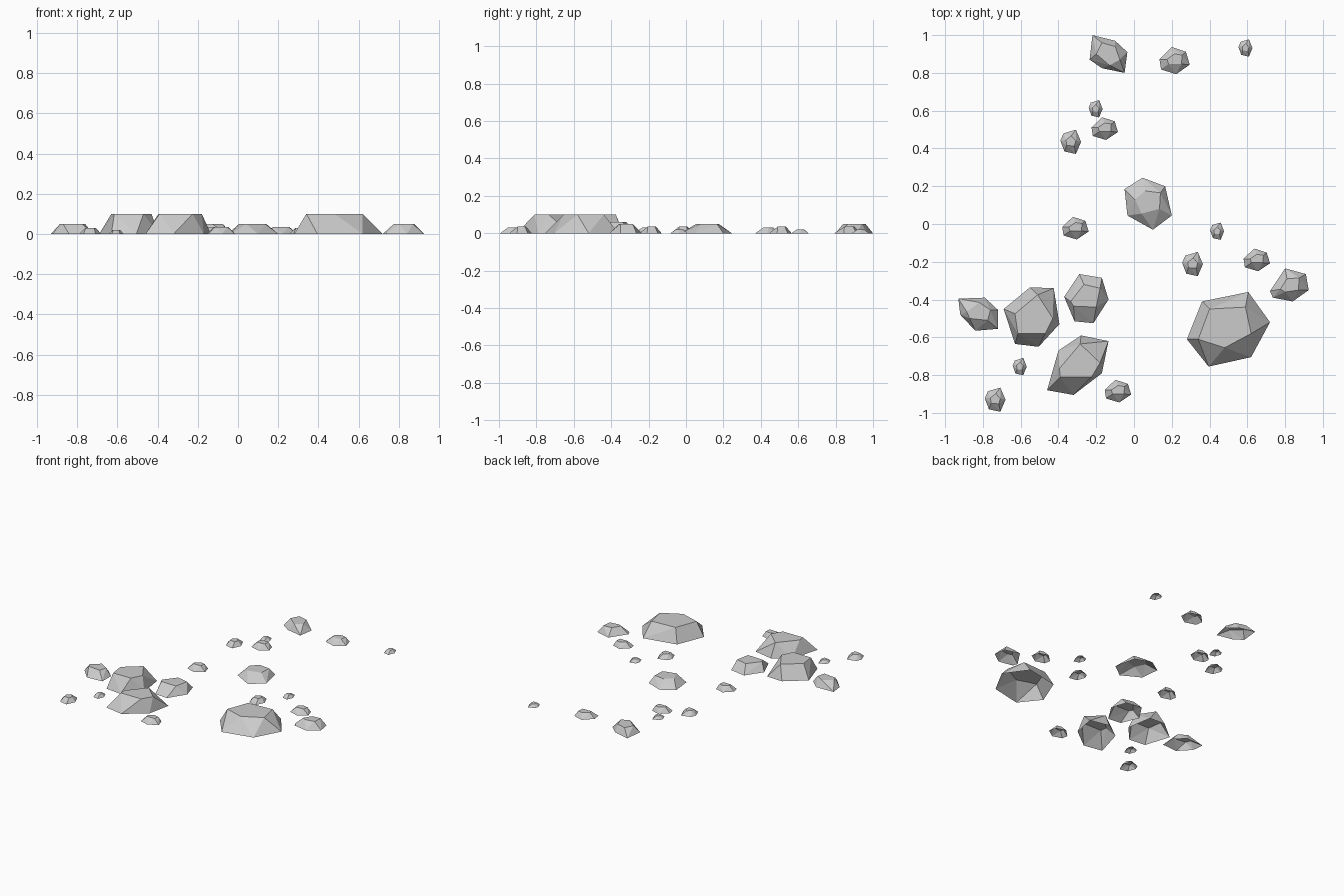
import bpy, bmesh


def rock(name, height, base, top):
    """Faceted open-bottomed rock: ground outline pulled up to a smaller flat top."""
    bm = bmesh.new()
    for pts, z in ((base, 0), (top, height)):
        for x, y in pts:
            bm.verts.new((x, y, z))
    bmesh.ops.convex_hull(bm, input=bm.verts[:])
    bm.normal_update()
    floor = [f for f in bm.faces if all(v.co.z < 1e-5 for v in f.verts)]
    bmesh.ops.delete(bm, geom=floor, context='FACES')
    bmesh.ops.dissolve_limit(bm, angle_limit=0.02, verts=bm.verts[:], edges=bm.edges[:])
    me = bpy.data.meshes.new(name)
    bm.to_mesh(me)
    bm.free()
    ob = bpy.data.objects.new(name, me)
    bpy.context.collection.objects.link(ob)
    return ob


# Large boulders
rock("boulder_right", .10,
     [(.28, -.61), (.36, -.41), (.605, -.36), (.72, -.52), (.62, -.705), (.395, -.755)],
     [(.34, -.61), (.40, -.45), (.59, -.44), (.62, -.58), (.48, -.655)])
rock("boulder_left", .10,
     [(-.69, -.45), (-.55, -.335), (-.425, -.34), (-.395, -.53), (-.505, -.65), (-.63, -.635)],
     [(-.63, -.475), (-.51, -.375), (-.43, -.50), (-.47, -.58), (-.615, -.58)])
rock("boulder_front", .10,
     [(-.46, -.88), (-.40, -.67), (-.28, -.59), (-.135, -.62), (-.17, -.79), (-.32, -.905)],
     [(-.395, -.765), (-.285, -.635), (-.18, -.735), (-.225, -.81), (-.39, -.81)])

# Medium rocks
rock("rock_left_inner", .06,
     [(-.37, -.385), (-.29, -.265), (-.17, -.285), (-.135, -.40), (-.215, -.525), (-.315, -.515)],
     [(-.335, -.41), (-.265, -.32), (-.18, -.34), (-.20, -.44), (-.32, -.435)])
rock("rock_centre", .05,
     [(-.05, .185), (.045, .245), (.165, .20), (.20, .045), (.10, -.03), (-.035, .045)],
     [(.005, .13), (.06, .175), (.14, .165), (.135, .08), (.04, .055)])
rock("rock_far_left", .05,
     [(-.93, -.395), (-.79, -.39), (-.72, -.455), (-.72, -.555), (-.84, -.565), (-.92, -.48)],
     [(-.885, -.465), (-.82, -.415), (-.76, -.455), (-.775, -.51), (-.87, -.50)])
rock("rock_far_right", .05,
     [(.72, -.355), (.80, -.235), (.91, -.265), (.925, -.35), (.84, -.41), (.735, -.39)],
     [(.775, -.345), (.81, -.29), (.875, -.285), (.87, -.35), (.80, -.36)])
rock("rock_back", .05,
     [(-.235, .87), (-.22, 1.0), (-.10, .97), (-.035, .91), (-.05, .80), (-.17, .825)],
     [(-.20, .90), (-.17, .96), (-.10, .94), (-.075, .87), (-.13, .84)])

# Two unit outlines shared by the small stones
WIDE = ([(-1, .1), (-.2, 1), (.75, .65), (1, -.3), (.1, -1), (-.9, -.65)],
        [(-.5, .1), (0, .5), (.5, .4), (.45, -.25), (-.4, -.25)])
TALL = ([(-1, .1), (-.7, .7), (.5, 1), (1, 0), (.5, -1), (-.6, -.8)],
        [(-.45, .15), (.05, .5), (.5, .1), (.35, -.35), (-.4, -.3)])


def stones(label, shape, rx, ry, h, centres):
    for i, (cx, cy) in enumerate(centres):
        base, top = ([(cx + x * rx, cy + y * ry) for x, y in pts] for pts in shape)
        rock(f"{label}_{i + 1}", h, base, top)


# Small stones and pebbles
stones("wide_stone_large", WIDE, .08, .072, .035, [(.215, .865)])
stones("wide_stone", WIDE, .07, .06, .035,
       [(-.155, .505), (-.31, -.022), (.65, -.19), (-.085, -.885)])
stones("tall_stone", TALL, .055, .064, .03,
       [(-.335, .435), (.31, -.212), (-.735, -.93)])
stones("pebble", TALL, .037, .046, .02,
       [(.59, .932), (-.203, .61), (.44, -.038), (-.605, -.755)])
